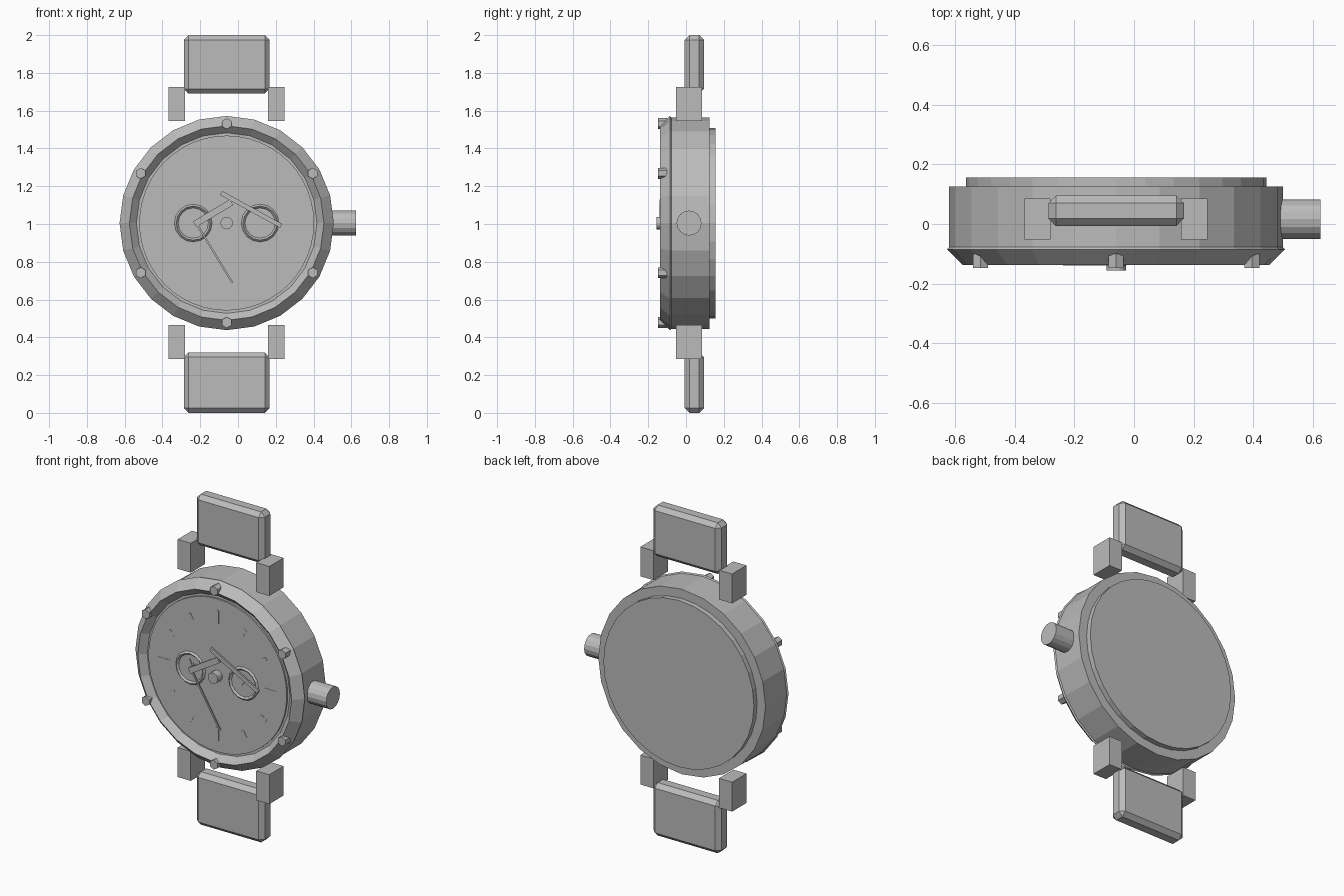
import bpy, math
from mathutils import Vector

if "Cube" in bpy.data.objects:
    bpy.data.objects.remove(bpy.data.objects["Cube"])

CX, CZ = -0.06, 1.005          # centre of the dial

grey = bpy.data.materials.new("plain grey")
grey.use_nodes = True
grey.diffuse_color = (0.5, 0.5, 0.5, 1)
grey.node_tree.nodes["Principled BSDF"].inputs["Base Color"].default_value = (0.5, 0.5, 0.5, 1)


def finish(name, bevel=0):
    ob = bpy.context.object
    ob.name = name
    ob.data.materials.clear()
    ob.data.materials.append(grey)
    if bevel:
        mod = ob.modifiers.new("bevel", 'BEVEL')
        mod.width, mod.segments = bevel, 1
    return ob


def disc(name, r, y0, y1, x=CX, z=CZ, sides=24, turn=0):
    """Cylinder along y between y0 and y1."""
    bpy.ops.mesh.primitive_cylinder_add(vertices=sides, radius=r, depth=y1 - y0,
        location=(x, (y0 + y1) / 2, z), rotation=(math.pi / 2, turn, 0))
    return finish(name)


def box(name, lo, hi, bevel=0):
    lo, hi = Vector(lo), Vector(hi)
    bpy.ops.mesh.primitive_cube_add(size=1, location=(lo + hi) / 2)
    bpy.context.object.scale = hi - lo
    bpy.ops.object.transform_apply(location=False, rotation=False, scale=True)
    return finish(name, bevel)


def bar(name, start, end, width, y0, y1):
    """Flat bar in the dial plane from start to end, both (x, z)."""
    a, b = Vector(start), Vector(end)
    d, mid = b - a, (a + b) / 2
    ob = box(name, (-d.length / 2, y0, -width / 2), (d.length / 2, y1, width / 2))
    ob.location.x, ob.location.z = mid
    ob.rotation_euler.y = -math.atan2(d.y, d.x)


def ring(name, x, y, major, minor, sides, minor_sides):
    bpy.ops.mesh.primitive_torus_add(major_radius=major, minor_radius=minor,
        major_segments=sides, minor_segments=minor_sides,
        location=(x, y, CZ), rotation=(math.pi / 2, 0, 0))
    finish(name)


def polar(r, angle):
    return CX + r * math.sin(angle), CZ + r * math.cos(angle)


# Case, back cover, faceted bezel and dial
disc("case", 0.56, -0.08, 0.125)
disc("back_cover", 0.504, 0.12, 0.156, sides=32)
ring("bezel", CX, -0.085, 0.515, 0.052, 24, 4)
disc("dial_base", 0.495, -0.1, -0.05, sides=48)
disc("dial", 0.463, -0.11, -0.09, sides=48)

# Bezel bolts
for i in range(6):
    x, z = polar(0.526, i * math.pi / 3)
    disc(f"bezel_bolt_{i + 1}", 0.029, -0.148, -0.1, x, z, 6)

# Hour markers, longer at the quarters
for i in range(12):
    half = 0.04 if i % 3 == 0 else 0.022
    a = i * math.pi / 6
    bar(f"hour_marker_{i + 1}", polar(0.355 - half, a), polar(0.355 + half, a),
        0.018, -0.112, -0.105)

# Small dials with their hands
for side, x in (("right", CX - 0.177), ("left", CX + 0.177)):
    ring(f"{side}_small_dial_ring", x, -0.114, 0.09, 0.01, 16, 4)
    bar(f"{side}_small_hand", (x - 0.015, CZ - 0.01), (x + 0.02, CZ + 0.03),
        0.008, -0.114, -0.105)
bar("right_small_second_hand", (-0.245, 1.055), (-0.225, 1.0), 0.008, -0.115, -0.105)

# Main hands and centre pin
bar("hour_hand", (-0.23, 0.998), (-0.035, 1.115), 0.035, -0.139, -0.129)
bar("minute_hand", (-0.09, 1.165), (0.228, 0.99), 0.024, -0.136, -0.126)
bar("second_hand", (-0.225, 1.01), (-0.03, 0.69), 0.01, -0.132, -0.126)
disc("centre_pin", 0.033, -0.156, -0.1, sides=16)

# Crown
bpy.ops.mesh.primitive_cylinder_add(vertices=16, radius=0.066, depth=0.15,
    location=(0.55, 0.016, CZ), rotation=(0, math.pi / 2, 0))
finish("crown")

# Strap pieces and lugs
for end, s in (("upper", 1), ("lower", -1)):
    z0, z1 = (1.69, 2.0) if s > 0 else (0.0, 0.32)
    box(f"{end}_strap", (-0.287, -0.007, z0), (0.167, 0.095, z1), 0.025)
    l0, l1 = (1.546, 1.724) if s > 0 else (0.286, 0.464)
    for side, x in (("right", -0.368), ("left", 0.158)):
        box(f"{end}_{side}_lug", (x, -0.052, l0), (x + 0.088, 0.085, l1))
